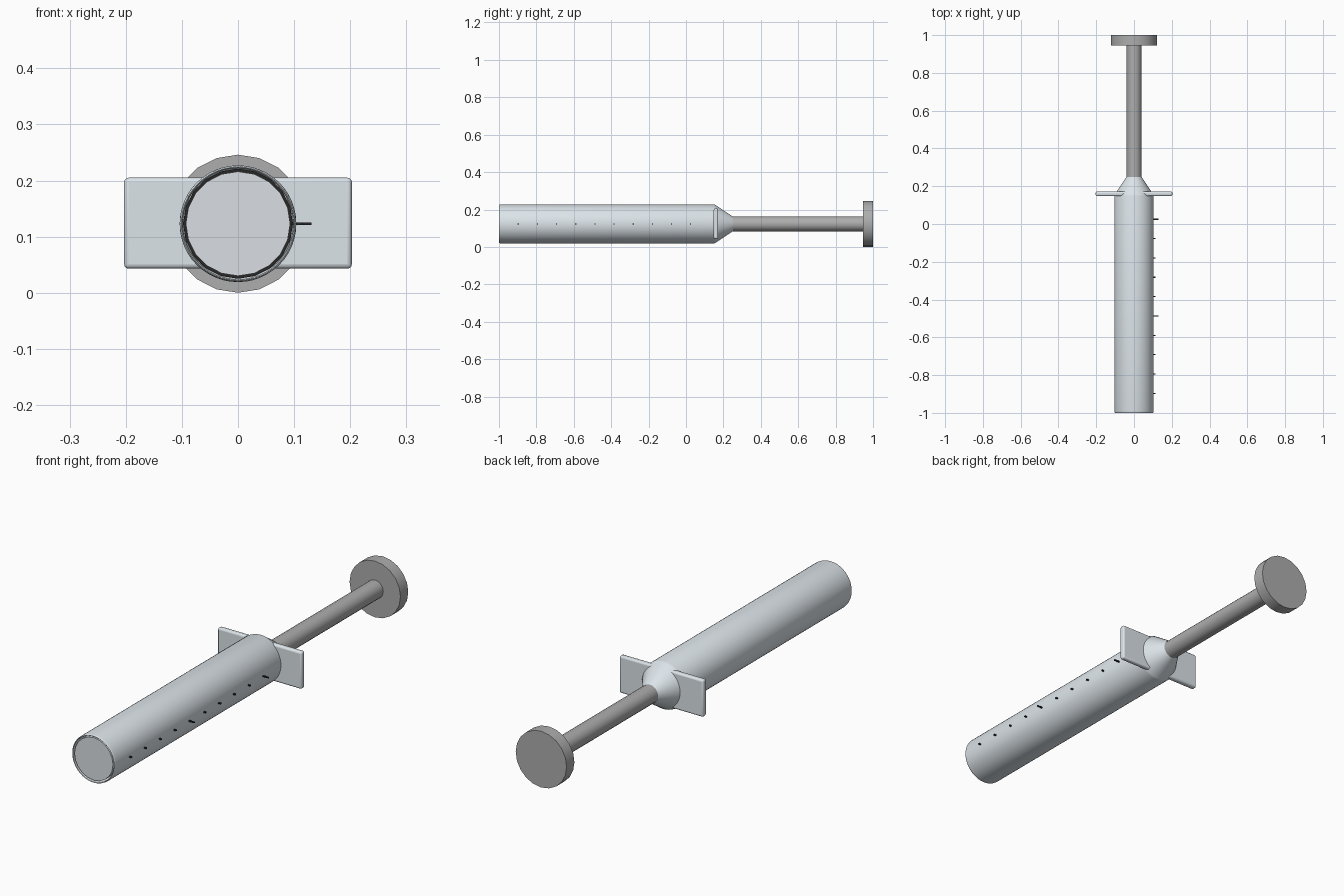
import bpy, math

if "Cube" in bpy.data.objects:
    bpy.data.objects.remove(bpy.data.objects["Cube"])

CZ = 0.123  # height of the syringe axis

def material(name, rgb):
    m = bpy.data.materials.new(name)
    m.diffuse_color = (*rgb, 1)
    m.use_nodes = True
    m.node_tree.nodes["Principled BSDF"].inputs["Base Color"].default_value = m.diffuse_color
    return m

PLASTIC = material("pale_plastic", (0.72, 0.78, 0.82))
FLUID = material("fluid", (0.70, 0.74, 0.77))
GREY = material("plunger_grey", (0.42, 0.42, 0.42))
BLACK = material("black", (0.02, 0.02, 0.02))

def finish(ob, mat, smooth=True):
    ob.data.materials.append(mat)
    bpy.ops.object.select_all(action='DESELECT')
    ob.select_set(True)
    bpy.context.view_layer.objects.active = ob
    if smooth:
        bpy.ops.object.shade_smooth_by_angle(angle=math.radians(30))
    return ob

def lathe(name, profile, sides, mat, closed=False):
    """Revolve (radius, y) points about the syringe axis; cap the ends unless closed."""
    verts, faces = [], []
    for r, y in profile:
        for i in range(sides):
            a = 2 * math.pi * i / sides
            verts.append((r * math.sin(a), y, CZ + r * math.cos(a)))
    n = len(profile)
    for k in range(n if closed else n - 1):
        a0, b0 = k * sides, (k + 1) % n * sides
        for i in range(sides):
            j = (i + 1) % sides
            faces.append((a0 + i, b0 + i, b0 + j, a0 + j))
    if not closed:
        faces.append(tuple(range(sides)))
        faces.append(tuple(reversed(range((n - 1) * sides, n * sides))))
    me = bpy.data.meshes.new(name)
    me.from_pydata(verts, [], faces)
    me.update()
    ob = bpy.data.objects.new(name, me)
    bpy.context.collection.objects.link(ob)
    return finish(ob, mat)

def box(name, loc, size, mat, bevel=0):
    bpy.ops.mesh.primitive_cube_add(size=1, location=loc)
    ob = bpy.context.object
    ob.name = name
    ob.scale = size
    bpy.ops.object.transform_apply(location=False, rotation=False, scale=True)
    if bevel:
        b = ob.modifiers.new("bevel", 'BEVEL')
        b.width, b.segments = bevel, 3
    return finish(ob, mat, bool(bevel))

# Hollow barrel with rounded front rim and tapered rear
lathe("barrel", [(0.099, -0.998), (0.101, -1.0), (0.103, -0.997), (0.104, -0.991),
                 (0.104, 0.15), (0.102, 0.157), (0.04, 0.25),
                 (0.036, 0.246), (0.098, 0.15), (0.099, 0.14)], 48, PLASTIC, True)

# Contents visible at the front end, with dark seal behind
lathe("fluid", [(0.093, -0.996), (0.093, 0.06)], 20, FLUID)
lathe("seal", [(0.098, 0.06), (0.098, 0.12)], 20, BLACK)

# Finger flange through the barrel
box("finger_flange", (0, 0.16, 0.124), (0.406, 0.024, 0.162), PLASTIC, 0.008)

# Plunger
lathe("plunger_rod", [(0.04, 0.12), (0.04, 0.95)], 20, GREY)
lathe("thumb_disc", [(0.123, 0.946), (0.123, 1.0)], 20, GREY)

# Scale marks, every fifth one longer
for i in range(10):
    end = 0.131 if i % 5 == 0 else 0.115
    box(f"scale_mark_{i + 1}", ((0.095 + end) / 2, 0.025 - 0.1024 * i, CZ),
        (end - 0.095, 0.006, 0.005), BLACK)
